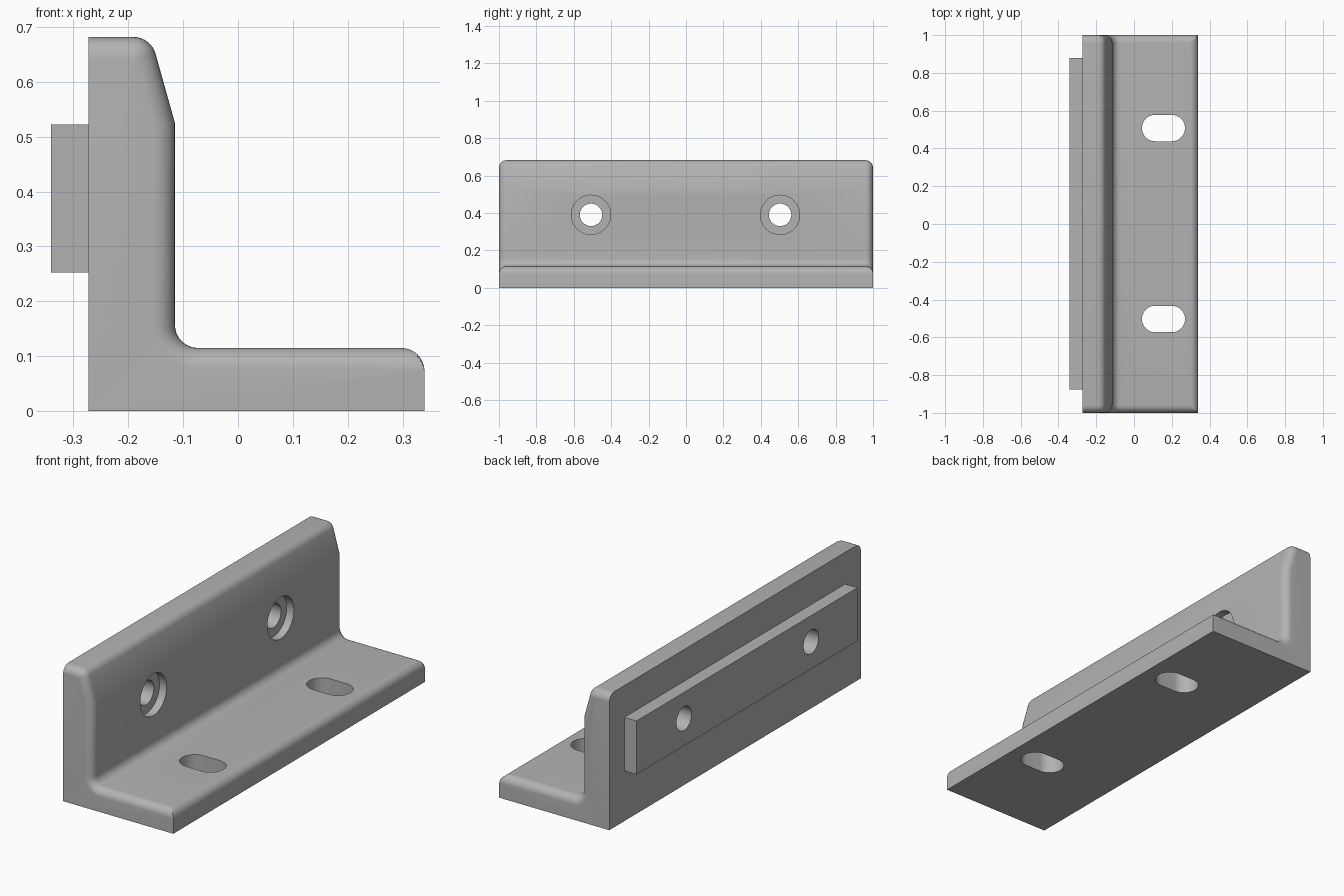
import bpy, bmesh
from math import sin, cos, pi, atan2, radians
from mathutils import Vector

cube = bpy.data.objects.get("Cube")
if cube:
    bpy.data.objects.remove(cube, do_unlink=True)

grey = bpy.data.materials.new("plain grey")
grey.use_nodes = True
grey.diffuse_color = (0.45, 0.45, 0.45, 1)
grey.node_tree.nodes["Principled BSDF"].inputs["Base Color"].default_value = grey.diffuse_color

BACK, FACE, TIP = -0.273, -0.115, 0.34      # x of wall back, wall face, flange tip
SHELF, KINK, TOP = 0.115, 0.525, 0.682      # z of flange top, slope start, wall top
R, ROUND = 0.042, 0.04                      # profile fillet, end-edge rounding
STEPS = 8


def make_object(name, bm):
    bmesh.ops.recalc_face_normals(bm, faces=bm.faces)
    mesh = bpy.data.meshes.new(name)
    bm.to_mesh(mesh)
    bm.free()
    mesh.materials.append(grey)
    obj = bpy.data.objects.new(name, mesh)
    bpy.context.collection.objects.link(obj)
    return obj


def loft(name, sections):
    """Skin a list of equal-length closed sections and cap both ends."""
    bm = bmesh.new()
    rings = [[bm.verts.new(p) for p in s] for s in sections]
    n = len(rings[0])
    for a, b in zip(rings, rings[1:]):
        for i in range(n):
            j = (i + 1) % n
            bm.faces.new((a[i], a[j], b[j], b[i]))
    bm.faces.new(rings[0])
    bm.faces.new(rings[-1])
    return make_object(name, bm)


def arc(cx, cz, start, end, sign=1):
    """Fillet points, each with the outward normal of the solid."""
    out = []
    for i in range(STEPS + 1):
        a = start + (end - start) * i / STEPS
        d = Vector((cos(a), sin(a)))
        out.append((Vector((cx, cz)) + d * R, d * sign))
    return out


# L-shaped profile: tip fillet, inner corner, slope, top fillet
tilt = atan2(0.035, 0.125)
slope_n = Vector((cos(tilt), sin(tilt)))
kink_n = (slope_n + Vector((1, 0))) / (1 + slope_n.x)
top_cz = TOP - R
top_cx = FACE + (R - slope_n.y * (top_cz - KINK)) / slope_n.x - 2 * R / slope_n.x
tip_arc = arc(TIP - R, SHELF - R, 0, pi / 2)
path = arc(FACE + R, SHELF + R, 1.5 * pi, pi, -1)
path.append((Vector((FACE, KINK)), kink_n))
path += arc(top_cx, top_cz, tilt, pi / 2)
path.append((Vector((BACK, TOP)), Vector((0, 1))))


def section(y, inset):
    pts = [(BACK, y, 0), (TIP, y, 0)]
    pts += [(p.x, y, min(p.y, SHELF - inset)) for p, _ in tip_arc]
    for p, n in path:
        q = p - n * inset
        pts.append((q.x, y, q.y))
    return pts


# Angle body with rounded end edges
angles = [pi / 2 * i / STEPS for i in range(STEPS + 1)]
ends = [(1 - ROUND * (1 - sin(a)), ROUND * (1 - cos(a))) for a in angles]
body = loft("angle_bracket",
            [section(-y, t) for y, t in reversed(ends)] + [section(y, t) for y, t in ends])

# Raised strip on the back of the wall
strip = loft("back_strip", [[(x, y, z) for y, z in
                             ((-0.876, 0.253), (0.88, 0.253), (0.88, 0.522), (-0.876, 0.522))]
                            for x in (-0.341, BACK)])


# Cutters
def bore(y, radius, x0, x1):
    ring = [(y + radius * cos(2 * pi * i / 48), 0.39 + radius * sin(2 * pi * i / 48))
            for i in range(48)]
    return loft("bore_cutter", [[(x, a, b) for a, b in ring] for x in (x0, x1)])


def slot(y, radius=0.07):
    ring = []
    for cx, start in ((0.2, -pi / 2), (0.112, pi / 2)):
        for i in range(25):
            a = start + pi * i / 24
            ring.append((cx + radius * cos(a), y + radius * sin(a)))
    return loft("slot_cutter", [[(a, b, z) for a, b in ring] for z in (-0.1, 0.3)])


def cut(obj, cutter):
    mod = obj.modifiers.new("cut", "BOOLEAN")
    mod.operation, mod.solver, mod.object = "DIFFERENCE", "EXACT", cutter
    bpy.context.view_layer.objects.active = obj
    bpy.ops.object.modifier_apply(modifier=mod.name)


for y in (-0.508, 0.503):
    sink, hole, long_hole = bore(y, 0.105, FACE - 0.04, 0.1), bore(y, 0.06, -0.5, 0.1), slot(-y)
    for cutter in (sink, hole, long_hole):
        cut(body, cutter)
    cut(strip, hole)
    for cutter in (sink, hole, long_hole):
        bpy.data.objects.remove(cutter, do_unlink=True)

# Smooth fillets and bores, crisp edges elsewhere
bpy.ops.object.select_all(action="DESELECT")
for obj in (body, strip):
    obj.select_set(True)
bpy.context.view_layer.objects.active = body
bpy.ops.object.shade_smooth_by_angle(angle=radians(30))
